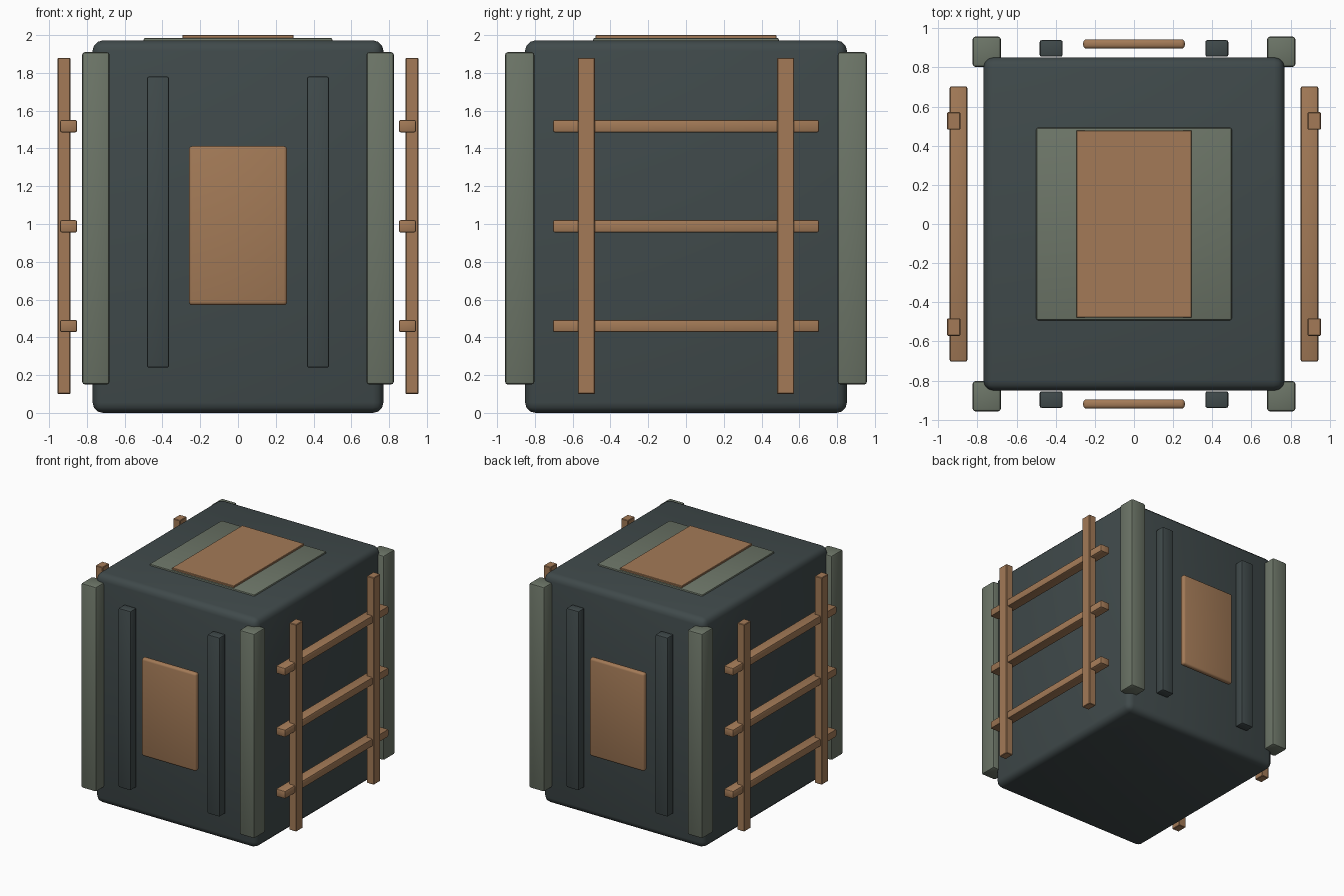
import bpy

if "Cube" in bpy.data.objects:
    bpy.data.objects.remove(bpy.data.objects["Cube"])


def material(name, color):
    m = bpy.data.materials.new(name)
    m.diffuse_color = (*color, 1.0)
    m.use_nodes = True
    m.node_tree.nodes["Principled BSDF"].inputs["Base Color"].default_value = m.diffuse_color
    return m


DARK = material("dark_slate", (0.051, 0.068, 0.070))
GREEN = material("grey_green", (0.152, 0.180, 0.138))
WOOD = material("warm_wood", (0.366, 0.195, 0.095))


def box(name, mat, x, y, z, bevel=0.0, segments=2):
    """Bevelled box from (min, max) ranges on each axis."""
    ranges = (x, y, z)
    bpy.ops.mesh.primitive_cube_add(size=1, location=[(a + b) / 2 for a, b in ranges])
    ob = bpy.context.object
    ob.name = name
    ob.scale = [abs(b - a) for a, b in ranges]
    bpy.ops.object.transform_apply(location=False, rotation=False, scale=True)
    ob.data.materials.append(mat)
    if bevel:
        mod = ob.modifiers.new("edge_bevel", 'BEVEL')
        mod.width = bevel
        mod.segments = segments
        bpy.ops.object.modifier_apply(modifier=mod.name)
        bpy.ops.object.shade_smooth_by_angle(angle=0.6)
    return ob


def flip(r, s):
    return tuple(sorted((r[0] * s, r[1] * s)))


# Main body and lid plates
box("body", DARK, (-0.77, 0.77), (-0.852, 0.852), (0.0, 1.972), 0.055, 3)
box("lid_plate", GREEN, (-0.5, 0.5), (-0.492, 0.492), (1.94, 1.985), 0.01)
box("lid_panel", WOOD, (-0.295, 0.295), (-0.479, 0.479), (1.96, 2.0), 0.003, 1)

for sy, face in ((-1, "front"), (1, "back")):
    # Panel standing just off the face
    box(face + "_panel", WOOD, (-0.26, 0.26), flip((0.896, 0.944), sy), (0.57, 1.412), 0.018, 3)
    for sx, side in ((-1, "left"), (1, "right")):
        # Corner post and vertical rib
        box(f"{face}_{side}_corner_post", GREEN, flip((0.68, 0.825), sx),
            flip((0.803, 0.958), sy), (0.15, 1.91), 0.015)
        box(f"{face}_{side}_rib", DARK, flip((0.365, 0.482), sx),
            flip((0.855, 0.94), sy), (0.24, 1.78), 0.01)

# Side racks
for sx, side in ((-1, "left"), (1, "right")):
    for sy, end in ((-1, "front"), (1, "back")):
        box(f"{side}_{end}_rack_upright", WOOD, flip((0.888, 0.955), sx),
            flip((0.482, 0.572), sy), (0.1, 1.88), 0.004, 1)
    for i, z in enumerate((0.46, 0.988, 1.518)):
        box(f"{side}_rack_rung_{i + 1}", WOOD, flip((0.852, 0.942), sx),
            (-0.704, 0.704), (z - 0.033, z + 0.033), 0.01)
